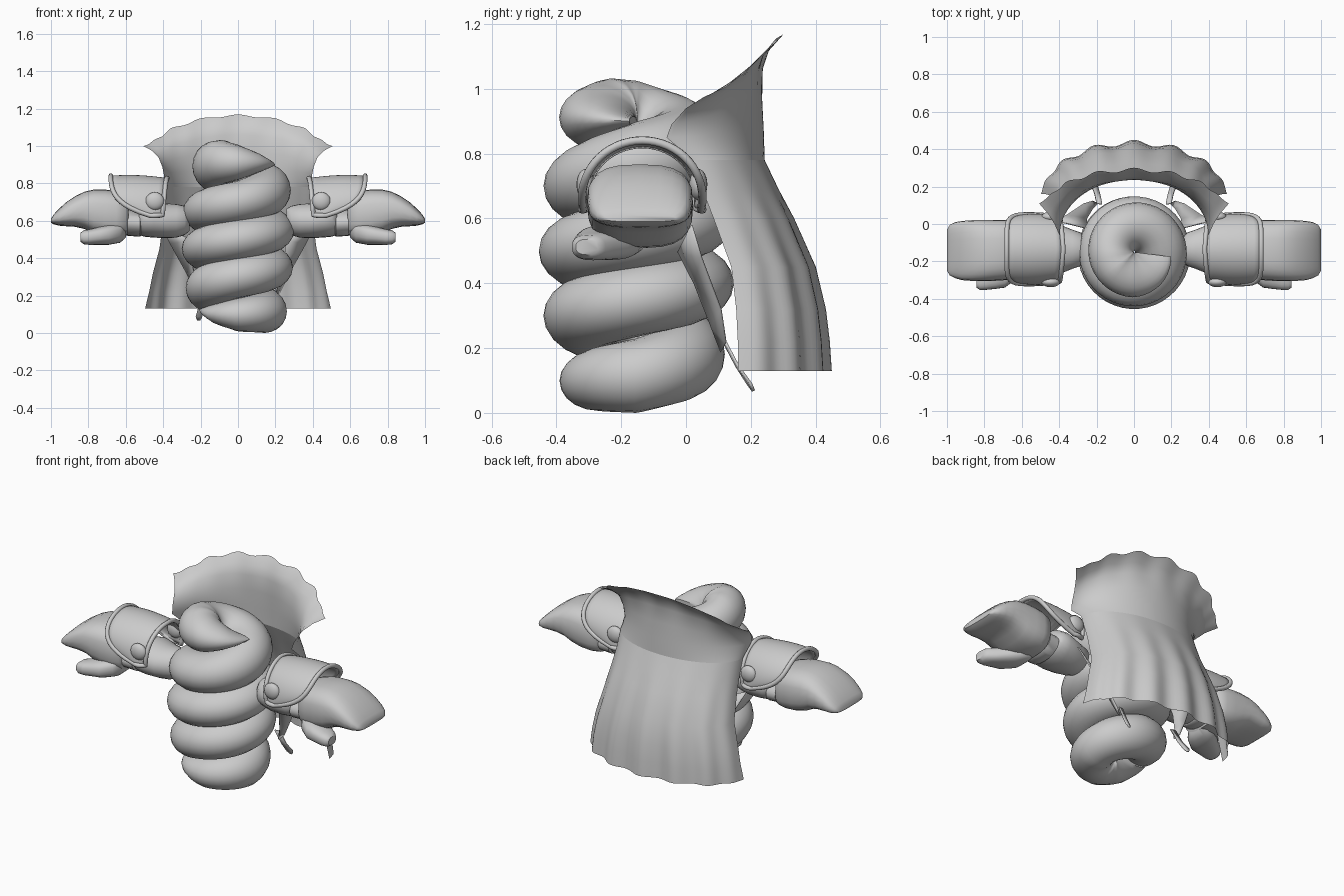
import bpy, bmesh, math
from math import sin, cos, pi, radians

if "Cube" in bpy.data.objects:
    bpy.data.objects.remove(bpy.data.objects["Cube"])

grey = bpy.data.materials.new("plain_grey")
grey.diffuse_color = (0.6, 0.6, 0.6, 1)
grey.use_nodes = True
grey.node_tree.nodes["Principled BSDF"].inputs["Base Color"].default_value = grey.diffuse_color


def surface(name, rows, closed=False, caps=False, mirror=False, thickness=0):
    """Skin a list of equally long point rows."""
    bm = bmesh.new()
    vs = [[bm.verts.new(p) for p in r] for r in rows]
    n = len(rows[0])
    for a, b in zip(vs, vs[1:]):
        for i in range(n if closed else n - 1):
            j = (i + 1) % n
            bm.faces.new((a[i], a[j], b[j], b[i]))
    if caps:
        bm.faces.new(vs[0])
        bm.faces.new(vs[-1])
    bmesh.ops.recalc_face_normals(bm, faces=bm.faces)
    me = bpy.data.meshes.new(name)
    bm.to_mesh(me)
    bm.free()
    ob = bpy.data.objects.new(name, me)
    bpy.context.collection.objects.link(ob)
    me.materials.append(grey)
    bpy.ops.object.select_all(action='DESELECT')
    ob.select_set(True)
    bpy.context.view_layer.objects.active = ob
    bpy.ops.object.shade_smooth_by_angle(angle=radians(50))
    if thickness:
        m = ob.modifiers.new("thickness", 'SOLIDIFY')
        m.thickness = thickness
    if mirror:
        ob.modifiers.new("mirror", 'MIRROR')
    return ob


def interp(keys, t):
    """Linear interpolation in rows keyed by their first value."""
    for a, b in zip(keys, keys[1:]):
        if t <= b[0]:
            f = (t - a[0]) / (b[0] - a[0])
            return [p + (q - p) * f for p, q in zip(a[1:], b[1:])]
    return keys[-1][1:]


def spow(v, e):
    return math.copysign(abs(v) ** e, v)


def loft_x(name, keys, power=1.0, n=24):
    """Rounded sections along x: x, centre y, centre z, half depth, half height."""
    rows = [[(x, cy + ry * spow(cos(2 * pi * i / n), power),
              cz + rz * spow(sin(2 * pi * i / n), power)) for i in range(n)]
            for x, cy, cz, ry, rz in keys]
    return surface(name, rows, True, True, True)


# Coiled body: turn, height, coil radius, tube half width, tube half height
coil = [(0, .125, .11, .095, .015), (.12, .102, .115, .11, .06),
        (.25, .098, .125, .115, .09), (.5, .115, .14, .122, .115),
        (.75, .18, .14, .13, .13), (1.25, .3, .15, .14, .115),
        (2.25, .5, .155, .15, .115), (3.25, .7, .15, .14, .115),
        (3.5, .765, .145, .138, .135), (3.75, .83, .135, .13, .13),
        (4, .895, .122, .122, .13), (4.12, .915, .12, .12, .118),
        (4.25, .912, .122, .12, .095), (4.36, .91, .115, .11, .06),
        (4.48, .90, .105, .095, .015)]
rows = []
steps = 190
for s in range(steps + 1):
    t = 4.48 * s / steps
    z, R, a, b = interp(coil, t)
    th = -pi + 2 * pi * t
    ring = []
    for i in range(20):
        p = 2 * pi * i / 20
        r = R + a * cos(p)
        ring.append((r * cos(th), -.15 + r * sin(th), z + b * sin(p)))
    rows.append(ring)
surface("coiled_body", rows, True, True)


# Cape and collar: half width, side y, back y, side z, back z, ripple, corner flare
def cloth(name, keys):
    rows = []
    for w, ys, yb, zs, zb, rip, flare in keys:
        row = []
        for i in range(73):
            a = pi * (i / 72 - .5)
            c = cos(a)
            wave = rip * cos(a * 14) * min(1, 2 * c)
            x = (w + wave * .5) * sin(a) + flare * spow(i / 36 - 1, 9)
            z = zs + (zb - zs) * c ** 1.25 + (wave * .5 if zs != zb else 0)
            row.append((x, ys + (yb - ys) * c + wave * c, z))
        rows.append(row)
    return surface(name, rows)


cloth("cape", [(.485, .16, .435, .13, .13, .015, .012), (.475, .16, .43, .22, .22, .014, 0),
               (.455, .155, .42, .32, .32, .012, 0), (.42, .14, .393, .45, .45, .008, 0),
               (.40, .085, .33, .6, .6, .004, 0), (.393, .05, .285, .69, .69, .001, 0),
               (.393, .02, .243, .78, .78, 0, 0)])
cloth("collar", [(.393, .02, .243, .78, .78, 0, 0), (.397, -.06, .24, .85, .87, 0, 0),
                 (.405, -.045, .235, .89, .97, 0, 0), (.415, .0, .235, .94, 1.06, .002, .01),
                 (.43, .055, .25, .975, 1.115, .006, .03),
                 (.45, .11, .29, 1.0, 1.163, .011, .057)])

# Straps running from the arms down the back, with loose narrow ends
surface("back_strap", [[(.25, -.02, .50), (.41, .02, .58)],
                       [(.25, .03, .40), (.36, .05, .48)],
                       [(.22, .08, .27), (.27, .11, .32)],
                       [(.19, .11, .19), (.22, .125, .22)]], mirror=True, thickness=.008)
surface("strap_end", [[(.17, .11, .24), (.20, .115, .24)],
                      [(.18, .16, .145), (.21, .165, .145)],
                      [(.19, .195, .09), (.225, .205, .09)],
                      [(.20, .21, .07), (.215, .213, .07)]], mirror=True, thickness=.008)

# Arms: rounded upper arm, wrist ring, mitten hand and hooked thumb
loft_x("upper_arm", [(.26, -.135, .605, .06, .06), (.285, -.135, .602, .09, .078),
                     (.33, -.135, .60, .105, .09), (.38, -.135, .60, .125, .092),
                     (.45, -.135, .61, .14, .10), (.50, -.135, .61, .135, .095),
                     (.53, -.135, .60, .11, .075)])
loft_x("wrist_ring", [(.515, -.135, .585, .10, .06), (.525, -.135, .585, .125, .07),
                      (.59, -.135, .59, .13, .07), (.60, -.135, .59, .11, .06)])
loft_x("mitten_hand", [(.585, -.135, .63, .12, .09), (.60, -.137, .63, .145, .115),
                       (.65, -.138, .634, .158, .125), (.71, -.14, .64, .162, .127),
                       (.77, -.142, .648, .163, .119), (.82, -.142, .656, .163, .10),
                       (.87, -.142, .65, .162, .082), (.92, -.142, .635, .158, .064),
                       (.955, -.14, .62, .15, .046), (.985, -.14, .608, .135, .027),
                       (1.0, -.14, .60, .11, .01)], .7)
loft_x("thumb", [(.60, -.19, .55, .06, .04), (.63, -.21, .535, .085, .052),
                 (.69, -.24, .526, .10, .054), (.74, -.262, .52, .085, .048),
                 (.79, -.287, .513, .065, .042), (.825, -.30, .512, .052, .037),
                 (.842, -.305, .512, .035, .024)], .8)


# Shoulder guards: arched shell, narrowing towards the body, with a rolled rim
def guard(phi, v):
    s = abs(phi) / radians(102)
    x0, x1 = .378 + .025 * s, .68 - .21 * s ** 5
    k = .88 + .12 * sin(pi * (.08 + .62 * v))
    return (x0 + (x1 - x0) * v, -.135 + .19 * k * sin(phi), .665 + .18 * k * cos(phi))


N, M = 32, 8
phis = [radians(-102 + 204 * i / N) for i in range(N + 1)]
surface("shoulder_guard", [[guard(p, j / M) for p in phis] for j in range(M + 1)],
        mirror=True, thickness=.012)
border = ([guard(p, 0) for p in phis] + [guard(phis[-1], j / M) for j in range(1, M)]
          + [guard(p, 1) for p in reversed(phis)]
          + [guard(phis[0], j / M) for j in range(M - 1, 0, -1)])
cu = bpy.data.curves.new("guard_rim", 'CURVE')
cu.dimensions = '3D'
cu.bevel_depth = .013
cu.bevel_resolution = 2
for side in (1, -1):
    sp = cu.splines.new('POLY')
    sp.points.add(len(border) - 1)
    for pt, (x, y, z) in zip(sp.points, border):
        pt.co = (side * x, y, z, 1)
    sp.use_cyclic_u = True
cu.materials.append(grey)
bpy.context.collection.objects.link(bpy.data.objects.new("guard_rim", cu))

# Round studs on the front and back of each guard
for label, y in (("front_stud", -.31), ("back_stud", .038)):
    for side in (1, -1):
        bpy.ops.mesh.primitive_uv_sphere_add(segments=20, ring_count=12, radius=1,
                                             location=(side * .445, y, .705))
        ob = bpy.context.object
        ob.name = label
        ob.scale = (.05, .028, .048)
        ob.data.materials.append(grey)
        bpy.ops.object.shade_smooth()
